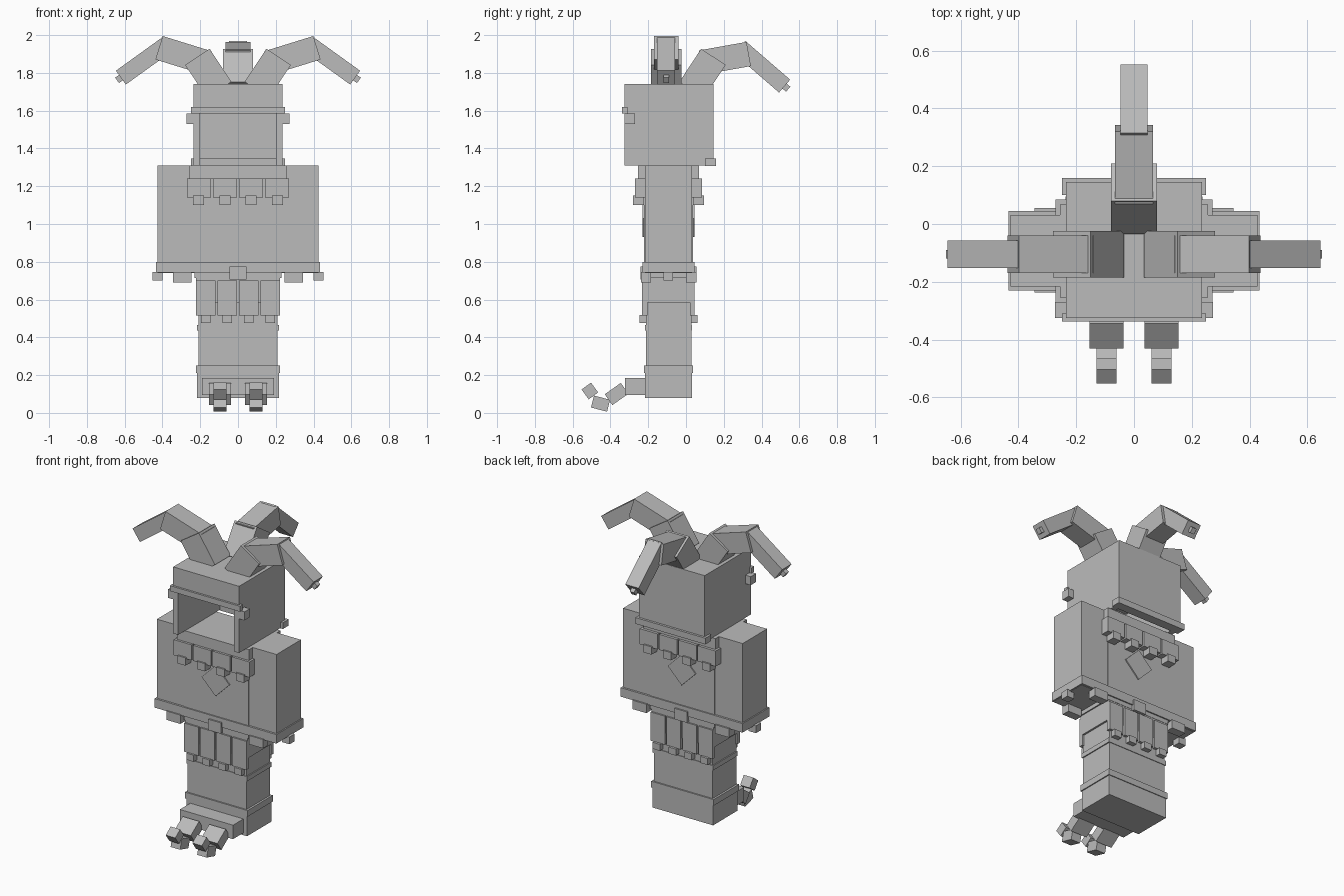
import bpy
import bmesh
import math
from mathutils import Vector, Matrix

cube = bpy.data.objects.get("Cube")
if cube:
    bpy.data.objects.remove(cube, do_unlink=True)

GREY = (0.5, 0.5, 0.5, 1.0)
grey = bpy.data.materials.new("plain grey")
grey.use_nodes = True
grey.diffuse_color = GREY
grey.node_tree.nodes["Principled BSDF"].inputs["Base Color"].default_value = GREY


def make(name, matrices):
    """One object made of a unit cube placed by each matrix."""
    bm = bmesh.new()
    for m in matrices:
        bmesh.ops.create_cube(bm, size=1.0, matrix=m)
    mesh = bpy.data.meshes.new(name)
    bm.to_mesh(mesh)
    bm.free()
    mesh.materials.append(grey)
    obj = bpy.data.objects.new(name, mesh)
    bpy.context.collection.objects.link(obj)
    return obj


def box(x0, x1, y0, y1, z0, z1):
    """Matrix for a box between two corners."""
    mid = Vector((x0 + x1, y0 + y1, z0 + z1)) / 2
    return Matrix.Translation(mid) @ Matrix.Diagonal((x1 - x0, y1 - y0, z1 - z0, 1))


def wide(hx, y0, y1, z0, z1):
    return box(-hx, hx, y0, y1, z0, z1)


def bar(start, end, across, width, thick):
    """Matrix for a square bar from start to end; across is its width axis."""
    a, b, w = Vector(start), Vector(end), Vector(across)
    d = (b - a).normalized()
    n = d.cross(w)
    rot = Matrix((d, w, n)).transposed().to_4x4()
    size = Matrix.Diagonal(((b - a).length, width, thick, 1))
    return Matrix.Translation((a + b) / 2) @ rot @ size


# Open helmet: roof, back, sides and brow, with no front or floor
make("helmet", [
    wide(0.235, -0.325, 0.145, 1.70, 1.74),
    wide(0.235, 0.11, 0.145, 1.31, 1.70),
    box(-0.235, -0.20, -0.325, 0.11, 1.31, 1.70),
    box(0.20, 0.235, -0.325, 0.11, 1.31, 1.70),
    wide(0.20, -0.325, -0.29, 1.60, 1.70),
])
make("helmet_brow", [wide(0.25, -0.338, -0.31, 1.585, 1.62)])
make("helmet_back_rim", [wide(0.25, 0.10, 0.16, 1.306, 1.346)])
for side, s in (("left", 1), ("right", -1)):
    make(side + "_helmet_knob", [box(*sorted((s * 0.23, s * 0.273)), -0.325, -0.27, 1.53, 1.585)])


# Three curved horns, each of three bars and a tip nub, in a (reach, height) plane
def horn(name, joints, direction, across, origin):
    d, o = Vector(direction), Vector(origin)

    def at(p):
        return o + d * p[0] + Vector((0, 0, p[1]))
    sizes = ((0.16, 0.155), (0.13, 0.13), (0.095, 0.09))
    parts = [bar(at(a), at(b), across, w, t) for (a, b), (w, t) in zip(joints, sizes)]
    a, b = at(joints[-1][0]), at(joints[-1][1])
    step = (b - a).normalized()
    parts.append(bar(b - step * 0.01, b + step * 0.025, across, 0.03, 0.035))
    make(name, parts)


side_joints = [((0.10, 1.71), (0.215, 1.885)), ((0.16, 1.853), (0.418, 1.933)),
               ((0.37, 1.955), (0.62, 1.775))]
back_joints = [((0.03, 1.71), (0.145, 1.885)), ((0.08, 1.855), (0.332, 1.90)),
               ((0.285, 1.935), (0.522, 1.73))]
horn("left_horn", side_joints, (1, 0, 0), (0, 1, 0), (0, -0.105, 0))
horn("right_horn", side_joints, (-1, 0, 0), (0, 1, 0), (0, -0.105, 0))
horn("back_horn", back_joints, (0, 1, 0), (1, 0, 0), (0, 0, 0))

# Torso with an arm block on each side
make("torso", [wide(0.23, -0.222, 0.037, 0.715, 1.31)])
for side, s in (("left", 1), ("right", -1)):
    make(side + "_arm", [box(*sorted((s * 0.23, s * 0.427)), -0.217, 0.032, 0.74, 1.31)])
    # Pads and nub under each arm
    x0, x1 = sorted((s * 0.245, s * 0.345))
    make(side + "_arm_pads", [box(x0, x1, -0.238, -0.185, 0.69, 0.747),
                              box(x0, x1, 0.0, 0.055, 0.69, 0.747)])
    make(side + "_arm_nub", [box(*sorted((s * 0.40, s * 0.452)), -0.12, -0.068, 0.70, 0.747)])

# Belt with a buckle on the front and back
make("belt", [wide(0.435, -0.23, 0.045, 0.742, 0.80)])
make("belt_buckles", [wide(0.045, -0.24, -0.20, 0.705, 0.775),
                      wide(0.045, 0.015, 0.055, 0.705, 0.775)])

# Diamond plates on the chest and back
for name, y in (("chest_diamond", -0.225), ("back_diamond", 0.04)):
    make(name, [Matrix.Translation((0, y, 1.03)) @ Matrix.Rotation(math.pi / 4, 4, 'Y')
                @ Matrix.Diagonal((0.14, 0.009, 0.14, 1))])

# Collar with hanging tabs and nubs on the front and back
make("collar", [wide(0.257, -0.255, -0.215, 1.24, 1.31),
                wide(0.257, 0.03, 0.068, 1.24, 1.31)])
tabs, nubs = [], []
for i in range(4):
    x = -0.207 + i * 0.138
    xn = -0.208 + i * 0.139
    for t, n in (((-0.27, -0.215), (-0.28, -0.222)), ((0.03, 0.085), (0.036, 0.095))):
        tabs.append(box(x - 0.064, x + 0.064, *t, 1.14, 1.24))
        nubs.append(box(xn - 0.029, xn + 0.029, *n, 1.10, 1.15))
make("collar_tabs", tabs)
make("collar_nubs", nubs)

# Leg column with skirt, bands and boot
make("legs", [wide(0.21, -0.213, 0.028, 0.08, 0.73)])
make("skirt", [wide(0.222, -0.222, 0.035, 0.585, 0.74)])
make("leg_band", [wide(0.217, -0.217, 0.032, 0.435, 0.465)])
make("boot", [wide(0.216, -0.216, 0.032, 0.08, 0.21)])
make("boot_cuff", [wide(0.223, -0.222, 0.037, 0.21, 0.25)])
tabs, nubs = [], []
for i in range(4):
    x = -0.171 + i * 0.114
    for t, n in (((-0.232, -0.205), (-0.245, -0.21)), ((0.02, 0.045), (0.025, 0.06))):
        tabs.append(box(x - 0.051, x + 0.051, *t, 0.515, 0.70))
        nubs.append(box(x - 0.026, x + 0.026, *n, 0.475, 0.517))
make("skirt_tabs", tabs)
make("skirt_nubs", nubs)

# Toe cap and two curled toes
make("toe_cap", [wide(0.19, -0.322, -0.21, 0.095, 0.185)])
ACROSS = (1, 0, 0)
for side, x in (("left", 0.095), ("right", -0.095)):
    make(side + "_toe", [
        bar((x, -0.325, 0.13), (x, -0.41, 0.07), ACROSS, 0.118, 0.07),
        bar((x, -0.41, 0.038), (x, -0.495, 0.06), ACROSS, 0.068, 0.065),
        bar((x, -0.49, 0.09), (x, -0.528, 0.142), ACROSS, 0.068, 0.062),
    ])
